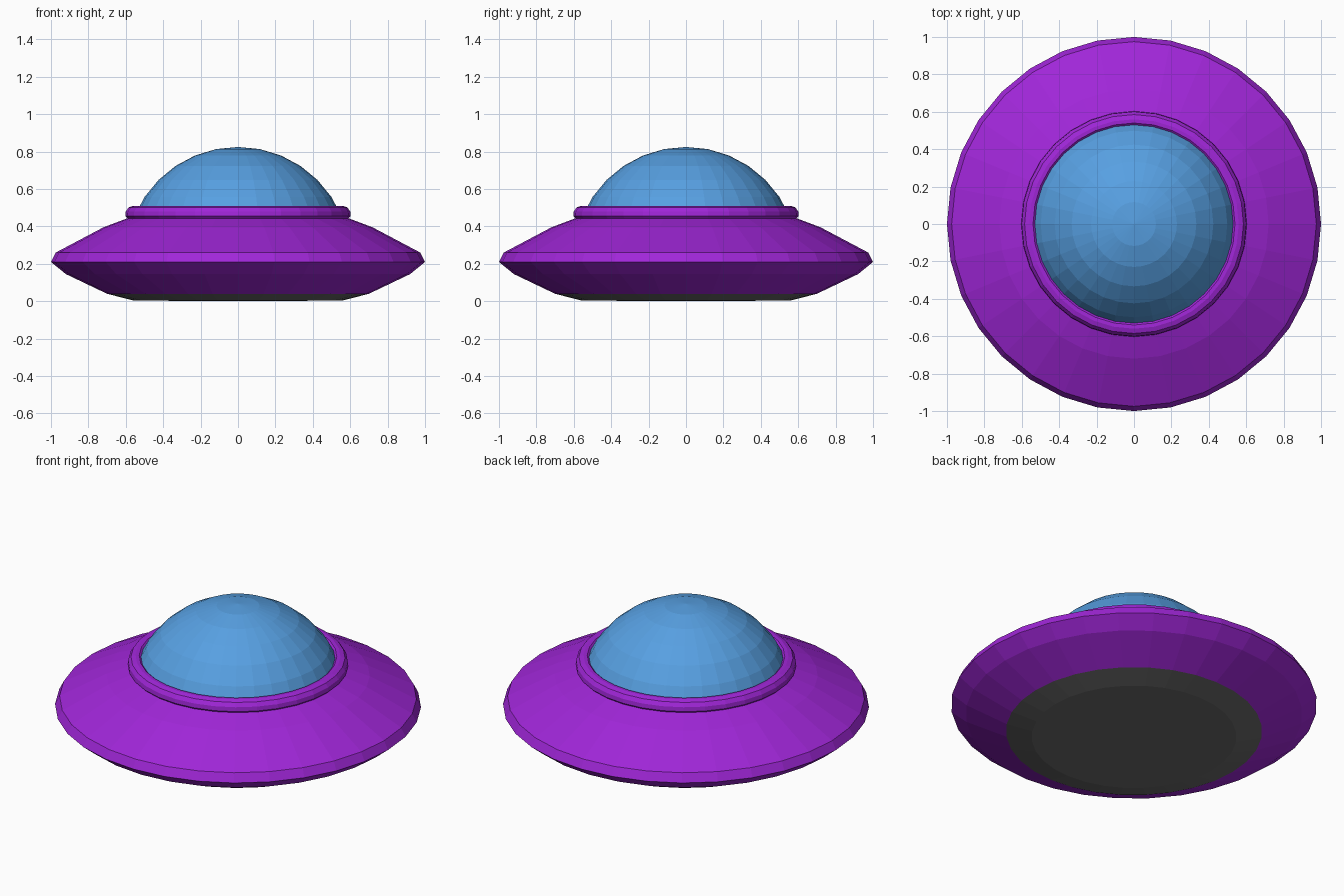
import bpy, bmesh, math

if "Cube" in bpy.data.objects:
    bpy.data.objects.remove(bpy.data.objects["Cube"])

SIDES = 32


def srgb(r, g, b):
    return [((c / 255 + 0.055) / 1.055) ** 2.4 for c in (r, g, b)] + [1.0]


def material(name, rgb):
    m = bpy.data.materials.new(name)
    m.diffuse_color = srgb(*rgb)
    m.use_nodes = True
    m.node_tree.nodes["Principled BSDF"].inputs["Base Color"].default_value = m.diffuse_color
    return m


purple = material("purple", (160, 38, 216))
blue = material("dome blue", (87, 160, 226))
grey = material("dark grey", (106, 106, 106))


def lathe(name, profile, mat, closed=False):
    """Revolve an (r, z) profile about z; r = 0 becomes a pole."""
    bm = bmesh.new()
    rings = []
    for r, z in profile:
        if r == 0:
            rings.append([bm.verts.new((0, 0, z))] * SIDES)
        else:
            rings.append([bm.verts.new((r * math.cos(2 * math.pi * i / SIDES),
                                        r * math.sin(2 * math.pi * i / SIDES), z))
                          for i in range(SIDES)])
    pairs = list(zip(rings, rings[1:]))
    if closed:
        pairs.append((rings[-1], rings[0]))
    for a, b in pairs:
        for i in range(SIDES):
            j = (i + 1) % SIDES
            bm.faces.new(list(dict.fromkeys((a[i], a[j], b[j], b[i]))))
    bmesh.ops.recalc_face_normals(bm, faces=bm.faces)
    me = bpy.data.meshes.new(name)
    bm.to_mesh(me)
    bm.free()
    me.materials.append(mat)
    ob = bpy.data.objects.new(name, me)
    bpy.context.collection.objects.link(ob)
    return ob


# Saucer hull, with a grey underside chosen by height
hull = lathe("saucer_hull", [(0, 0), (0.56, 0.004), (0.70, 0.04), (0.92, 0.145),
                             (1.0, 0.21), (0.975, 0.26), (0.72, 0.395),
                             (0.58, 0.448), (0.50, 0.46), (0, 0.46)], purple)
hull.data.materials.append(grey)
for f in hull.data.polygons:
    if f.center.z < 0.035:
        f.material_index = 1

# Raised collar around the dome
lathe("dome_collar", [(0.52, 0.44), (0.59, 0.442), (0.603, 0.455), (0.60, 0.48),
                      (0.585, 0.502), (0.56, 0.51), (0.54, 0.509),
                      (0.525, 0.495)], purple, closed=True)

# Glass dome: cap of a faceted sphere
R, STEP = 0.60, math.pi / 16
lathe("glass_dome", [(R * math.sin(i * STEP), 0.825 - R * (1 - math.cos(i * STEP)))
                     for i in range(7)], blue)
